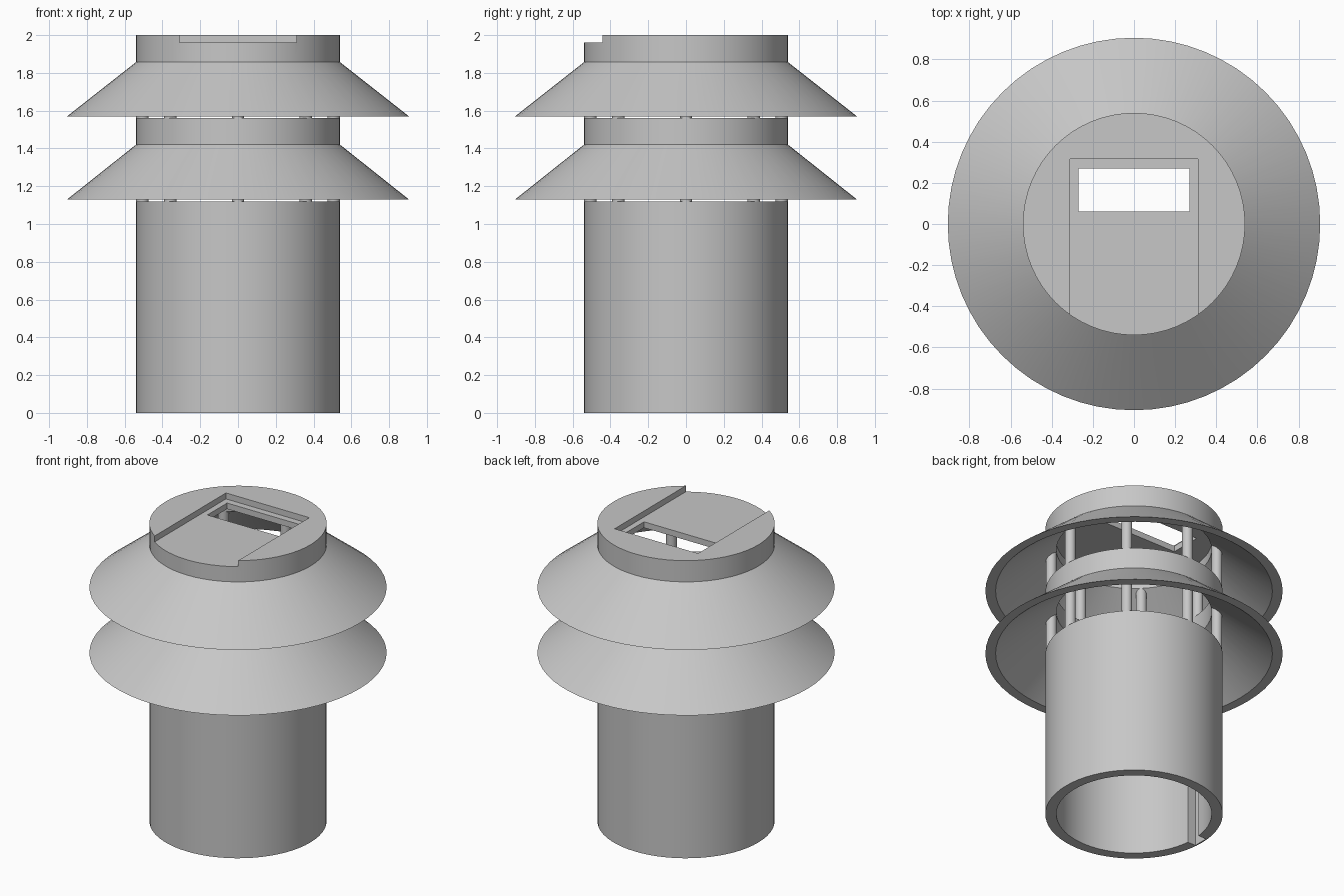
import bpy, bmesh, math
from mathutils import Vector

if "Cube" in bpy.data.objects:
    bpy.data.objects.remove(bpy.data.objects["Cube"], do_unlink=True)

GREY = (0.57, 0.57, 0.57, 1)
grey = bpy.data.materials.new("plain grey")
grey.use_nodes = True
grey.diffuse_color = GREY
grey.node_tree.nodes["Principled BSDF"].inputs["Base Color"].default_value = GREY

SIDES = 64
OUTER, INNER, BRIM, BRIM_IN = 0.54, 0.473, 0.905, 0.843
TUBE_TOP = 1.12


def add_object(name, bm):
    bmesh.ops.recalc_face_normals(bm, faces=bm.faces)
    mesh = bpy.data.meshes.new(name)
    bm.to_mesh(mesh)
    bm.free()
    mesh.materials.append(grey)
    obj = bpy.data.objects.new(name, mesh)
    bpy.context.collection.objects.link(obj)
    return obj


def select(obj):
    bpy.ops.object.select_all(action='DESELECT')
    obj.select_set(True)
    bpy.context.view_layer.objects.active = obj


def smooth(obj):
    select(obj)
    bpy.ops.object.shade_smooth_by_angle(angle=math.radians(30))


def lathe(name, profile):
    """Turn a closed (radius, height) profile about z; radius 0 is a pole."""
    bm = bmesh.new()
    verts = [bm.verts.new((r, 0, z)) for r, z in profile]
    edges = [bm.edges.new((a, b)) for a, b in zip(verts, verts[1:] + verts[:1])]
    bmesh.ops.spin(bm, geom=verts + edges, cent=(0, 0, 0), axis=(0, 0, 1),
                   angle=math.tau, steps=SIDES, use_merge=True)
    bmesh.ops.remove_doubles(bm, verts=bm.verts, dist=1e-4)
    return add_object(name, bm)


def cut_box(obj, low, high):
    """Subtract the box between two corners."""
    low, high = Vector(low), Vector(high)
    bm = bmesh.new()
    bmesh.ops.create_cube(bm, size=1)
    bmesh.ops.scale(bm, vec=high - low, verts=bm.verts)
    bmesh.ops.translate(bm, vec=(low + high) / 2, verts=bm.verts)
    cutter = add_object("cutter", bm)
    cutter.hide_render = True
    mod = obj.modifiers.new("cut", 'BOOLEAN')
    mod.operation, mod.solver, mod.object = 'DIFFERENCE', 'EXACT', cutter
    select(obj)
    bpy.ops.object.modifier_apply(modifier=mod.name)
    bpy.data.objects.remove(cutter, do_unlink=True)


def posts(name, bottom, top, count=8, radius=0.033):
    """Ring of round posts holding up the next tier."""
    bm = bmesh.new()
    for i in range(count):
        a = math.tau * i / count
        ring = bmesh.ops.create_cone(bm, cap_ends=True, segments=16, radius1=radius,
                                     radius2=radius, depth=top - bottom)
        bmesh.ops.translate(bm, verts=ring["verts"], vec=(
            0.506 * math.cos(a), 0.506 * math.sin(a), (top + bottom) / 2))
    smooth(add_object(name, bm))


# Main tube with a wire groove inside one wall
tube = lathe("main_tube", [(INNER, 0), (OUTER, 0), (OUTER, TUBE_TOP), (INNER, TUBE_TOP)])
cut_box(tube, (-0.53, -0.05, -0.1), (-0.4, 0.05, 1.05))
smooth(tube)

# Lower tier: sloping skirt below an open collar
smooth(lathe("lower_skirt", [(BRIM_IN, 1.13), (BRIM, 1.13), (OUTER, 1.42),
                             (OUTER, 1.56), (INNER, 1.56), (INNER, 1.42)]))

# Upper tier: skirt and collar closed by a cap
cap = lathe("upper_skirt_and_cap", [(BRIM_IN, 1.57), (BRIM, 1.57), (OUTER, 1.857),
                                    (OUTER, 2), (0, 2), (0, 1.92),
                                    (INNER, 1.92), (INNER, 1.86)])
# Sliding-plate recess open to the front, and the window through it
cut_box(cap, (-0.31, -0.7, 1.96), (0.31, 0.315, 2.1))
cut_box(cap, (-0.27, 0.06, 1.8), (0.27, 0.27, 2.1))
smooth(cap)

# Posts in the two open gaps
posts("lower_posts", TUBE_TOP - 0.01, 1.43)
posts("upper_posts", 1.55, 1.87)
